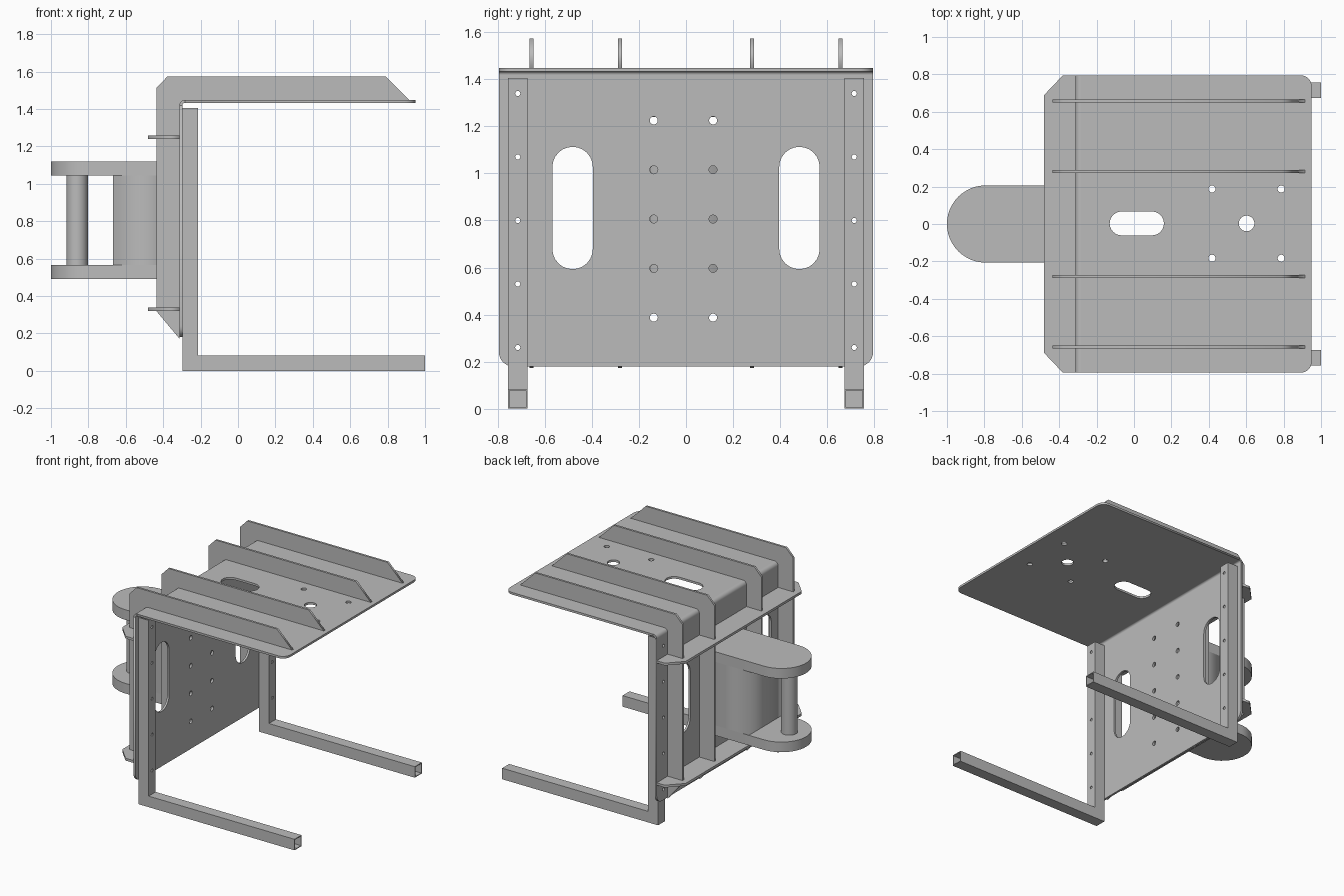
import bpy, bmesh
from math import sin, cos, pi
from mathutils import Matrix, Vector

cube = bpy.data.objects.get("Cube")
if cube:
    bpy.data.objects.remove(cube)

steel = bpy.data.materials.new("plain grey steel")
steel.use_nodes = True
steel.diffuse_color = (0.5, 0.5, 0.5, 1)
steel.node_tree.nodes["Principled BSDF"].inputs["Base Color"].default_value = (0.5, 0.5, 0.5, 1)

T = 0.016            # sheet thickness
BACK = -0.305        # middle of the back plate in x
TOP = 1.441          # middle of the top plate in z
HALF = 0.795         # half width of the sheet


def finish(name, bm, smooth=False):
    bmesh.ops.remove_doubles(bm, verts=bm.verts, dist=1e-5)
    bmesh.ops.recalc_face_normals(bm, faces=bm.faces)
    mesh = bpy.data.meshes.new(name)
    bm.to_mesh(mesh)
    bm.free()
    mesh.materials.clear()
    mesh.materials.append(steel)
    obj = bpy.data.objects.new(name, mesh)
    bpy.context.collection.objects.link(obj)
    if smooth:
        bpy.ops.object.select_all(action='DESELECT')
        obj.select_set(True)
        bpy.context.view_layer.objects.active = obj
        bpy.ops.object.shade_smooth_by_angle(angle=pi / 6)
    return obj


def rounded(u0, u1, v0, v1, radii, segs=8):
    """Rectangle with a radius per corner: low-low, high-low, high-high, low-high."""
    pts = []
    for i, (u, v, su, sv) in enumerate(((u0, v0, 1, 1), (u1, v0, -1, 1),
                                        (u1, v1, -1, -1), (u0, v1, 1, -1))):
        r = radii[i]
        if r == 0:
            pts.append((u, v))
            continue
        for k in range(segs + 1):
            a = pi + i * pi / 2 + k * pi / 2 / segs
            pts.append((u + su * r + r * cos(a), v + sv * r + r * sin(a)))
    return pts


def slot(cu, cv, hu, hv):
    r = min(hu, hv) * 0.999
    return rounded(cu - hu, cu + hu, cv - hv, cv + hv, [r] * 4, 6)


def sheet(name, outline, holes, middle, thick, place, smooth=False):
    """Flat plate with holes; place maps (u, v, w) to the model's axes."""
    curve = bpy.data.curves.new(name + " profile", 'CURVE')
    curve.dimensions = '2D'
    curve.fill_mode = 'BOTH'
    curve.extrude = thick / 2
    for loop in [outline] + holes:
        s = curve.splines.new('POLY')
        s.points.add(len(loop) - 1)
        for p, (u, v) in zip(s.points, loop):
            p.co = (u, v, 0, 1)
        s.use_cyclic_u = True
    tmp = bpy.data.objects.new(name + " profile", curve)
    bpy.context.collection.objects.link(tmp)
    deps = bpy.context.evaluated_depsgraph_get()
    mesh = bpy.data.meshes.new_from_object(tmp.evaluated_get(deps))
    bm = bmesh.new()
    bm.from_mesh(mesh)
    for v in bm.verts:
        v.co = Vector(place(v.co.x, v.co.y, v.co.z + middle))
    bpy.data.objects.remove(tmp)
    bpy.data.curves.remove(curve)
    bpy.data.meshes.remove(mesh)
    return finish(name, bm, smooth)


def flat(u, v, w):
    return (u, v, w)


def facing_x(u, v, w):
    return (w, u, v)


def facing_y(u, v, w):
    return (u, w, v)


# Top plate with slot, centre hole and four bolt holes
BEND = 0.03
edge = BACK - T / 2 + BEND
holes = [slot(0.015, 0.003, 0.145, 0.064), slot(0.602, 0.003, 0.042, 0.042)]
holes += [slot(x, y, 0.019, 0.019) for x in (0.417, 0.787) for y in (-0.183, 0.187)]
sheet("top_plate", rounded(edge, 0.95, -HALF, HALF, (0, 0.06, 0.06, 0)),
      holes, TOP, T, flat)

# Back plate with hand slots, bolt holes and leg fixing holes
LEG_Y = 0.715
leg_heights = [0.26 + 0.27 * i for i in range(5)]
holes = [slot(s * 0.482, 0.853, 0.086, 0.26) for s in (-1, 1)]
holes += [slot(y, 0.387 + 0.2095 * i, 0.017, 0.017) for y in (-0.137, 0.115) for i in range(5)]
holes += [slot(s * LEG_Y, z, 0.011, 0.011) for s in (-1, 1) for z in leg_heights]
sheet("back_plate", rounded(-HALF, HALF, 0.18, TOP + T / 2 - BEND, (0.06, 0.06, 0, 0)),
      holes, BACK, T, facing_x)

# Rounded bend joining both plates
arc = [pi / 2 + i * pi / 16 for i in range(9)]
cz = TOP + T / 2 - BEND
bend = [(edge + BEND * cos(a), cz + BEND * sin(a)) for a in arc]
bend += [(edge + (BEND - T) * cos(a), cz + (BEND - T) * sin(a)) for a in reversed(arc)]
sheet("plate_bend", bend, [], 0, 2 * HALF, facing_y, True)

# Four stiffening ribs wrapping over the top and back
bx, tz = BACK - T / 2, TOP + T / 2
rib = [(bx, 0.172), (-0.437, 0.32), (-0.437, 1.512), (-0.378, 1.573), (0.79, 1.573),
       (0.915, tz), (edge, tz), (bx, cz)]
for i, y in enumerate((-0.657, -0.28, 0.28, 0.657)):
    sheet(f"rib_{i + 1}", rib, [], y, T, facing_y)

# Two crosswise shelves with chamfered outer corners
for name, z in (("lower_shelf", 0.33), ("upper_shelf", 1.248)):
    sheet(name, [(bx, -HALF), (-0.38, -HALF), (-0.48, -0.69), (-0.48, 0.69),
                 (-0.38, HALF), (bx, HALF)], [], z, 0.018, flat)

# Coupling block, two rounded lugs and the pin between them
W = 0.206
sheet("coupling_block", rounded(-0.668, bx, -W, W, [0] * 4), [], 0.805, 0.48, flat)
for name, z in (("lower_lug", 0.528), ("upper_lug", 1.082)):
    lug = rounded(-1, bx, -W, W, (W * 0.999, 0, 0, W * 0.999), 12)
    sheet(name, lug, [], z, 0.076, flat, True)
bm = bmesh.new()
bmesh.ops.create_cone(bm, cap_ends=True, segments=32, radius1=0.057, radius2=0.057, depth=0.5,
                      matrix=Matrix.Translation((-0.86, 0, 0.805)))
finish("pin", bm, True)


# Hollow square legs, mitred at the foot
def leg(name, y):
    size, wall, x0 = 0.083, 0.006, BACK + T / 2
    bm = bmesh.new()
    rings = []
    for inset in (0, wall):
        lo, hi, h = inset, size - inset, size / 2 - inset
        section = ((lo, -h), (hi, -h), (hi, h), (lo, h))
        rings.append([[bm.verts.new((x, y + dy, z)) for x, dy, z in station] for station in (
            [(x0 + d, dy, 1.405) for d, dy in section],
            [(x0 + d, dy, d) for d, dy in section],
            [(1, dy, d) for d, dy in section])])
    outer, inner = rings
    bands = [(r[i], r[i + 1]) for r in rings for i in (0, 1)]
    bands += [(outer[0], inner[0]), (outer[2], inner[2])]
    for a, b in bands:
        for k in range(4):
            n = (k + 1) % 4
            bm.faces.new((a[k], a[n], b[n], b[k]))
    obj = finish(name, bm)
    # Fixing holes through the upright
    cut = bmesh.new()
    for z in leg_heights:
        bmesh.ops.create_cone(cut, cap_ends=True, segments=16, radius1=0.011, radius2=0.011,
                              depth=0.2, matrix=Matrix.Translation((x0 + size / 2, y, z))
                              @ Matrix.Rotation(pi / 2, 4, 'Y'))
    cutter = finish(name + "_hole_cutter", cut)
    cutter.hide_render = True
    mod = obj.modifiers.new("holes", 'BOOLEAN')
    mod.operation = 'DIFFERENCE'
    mod.solver = 'EXACT'
    mod.object = cutter
    deps = bpy.context.evaluated_depsgraph_get()
    mesh = bpy.data.meshes.new_from_object(obj.evaluated_get(deps))
    obj.modifiers.clear()
    obj.data = mesh
    bpy.data.objects.remove(cutter)


leg("right_leg", -LEG_Y)
leg("left_leg", LEG_Y)
